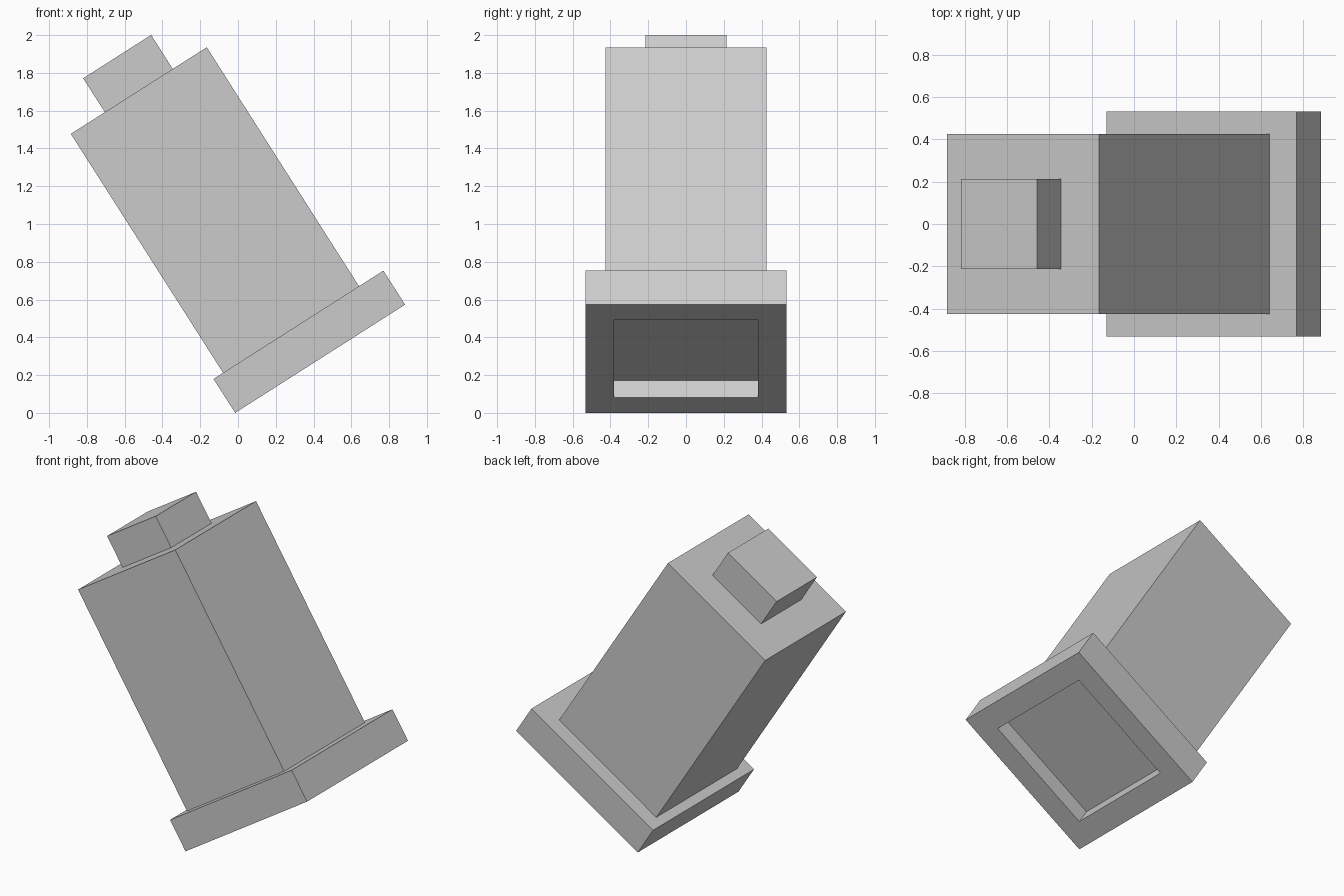
import bpy, bmesh, math
from mathutils import Matrix, Vector

if "Cube" in bpy.data.objects:
    bpy.data.objects.remove(bpy.data.objects["Cube"])

S = 0.2133                      # modular unit of the model
BODY_LEN = 1.5
TILT = Matrix.Translation((-0.015, 0, 0)) @ Matrix.Rotation(math.radians(-32.5), 4, 'Y')

grey = bpy.data.materials.new("light_grey")
grey.diffuse_color = (0.6, 0.6, 0.6, 1)
grey.use_nodes = True
grey.node_tree.nodes["Principled BSDF"].inputs["Base Color"].default_value = grey.diffuse_color


def block(name, x0, width, z0, height, recess=None):
    """Square block in the tilted frame, optionally with a square pocket below."""
    bm = bmesh.new()
    bmesh.ops.create_cube(bm, size=1)
    bmesh.ops.scale(bm, vec=(width, width, height), verts=bm.verts)
    bmesh.ops.translate(bm, vec=(x0 + width / 2, 0, z0 + height / 2), verts=bm.verts)
    if recess:
        rim, depth = recess
        bm.normal_update()
        bottom = min(bm.faces, key=lambda f: f.calc_center_median().z)
        bmesh.ops.inset_individual(bm, faces=[bottom], thickness=rim)
        pocket = bmesh.ops.extrude_discrete_faces(bm, faces=[bottom])["faces"][0]
        bmesh.ops.translate(bm, vec=Vector((0, 0, depth)), verts=pocket.verts)
    bmesh.ops.recalc_face_normals(bm, faces=bm.faces)
    mesh = bpy.data.meshes.new(name)
    bm.to_mesh(mesh)
    bm.free()
    mesh.materials.append(grey)
    obj = bpy.data.objects.new(name, mesh)
    obj.matrix_world = TILT
    bpy.context.collection.objects.link(obj)
    return obj


# wide plate with a shallow pocket in its underside
block("base_plate", 0, 5 * S, 0, S, recess=(S, S / 2))
# long body, set slightly off centre on the plate
block("body", 0.06, 4 * S, S, BODY_LEN)
# small cap centred on the end of the body
block("end_cap", 0.06 + S, 2 * S, S + BODY_LEN, S)
